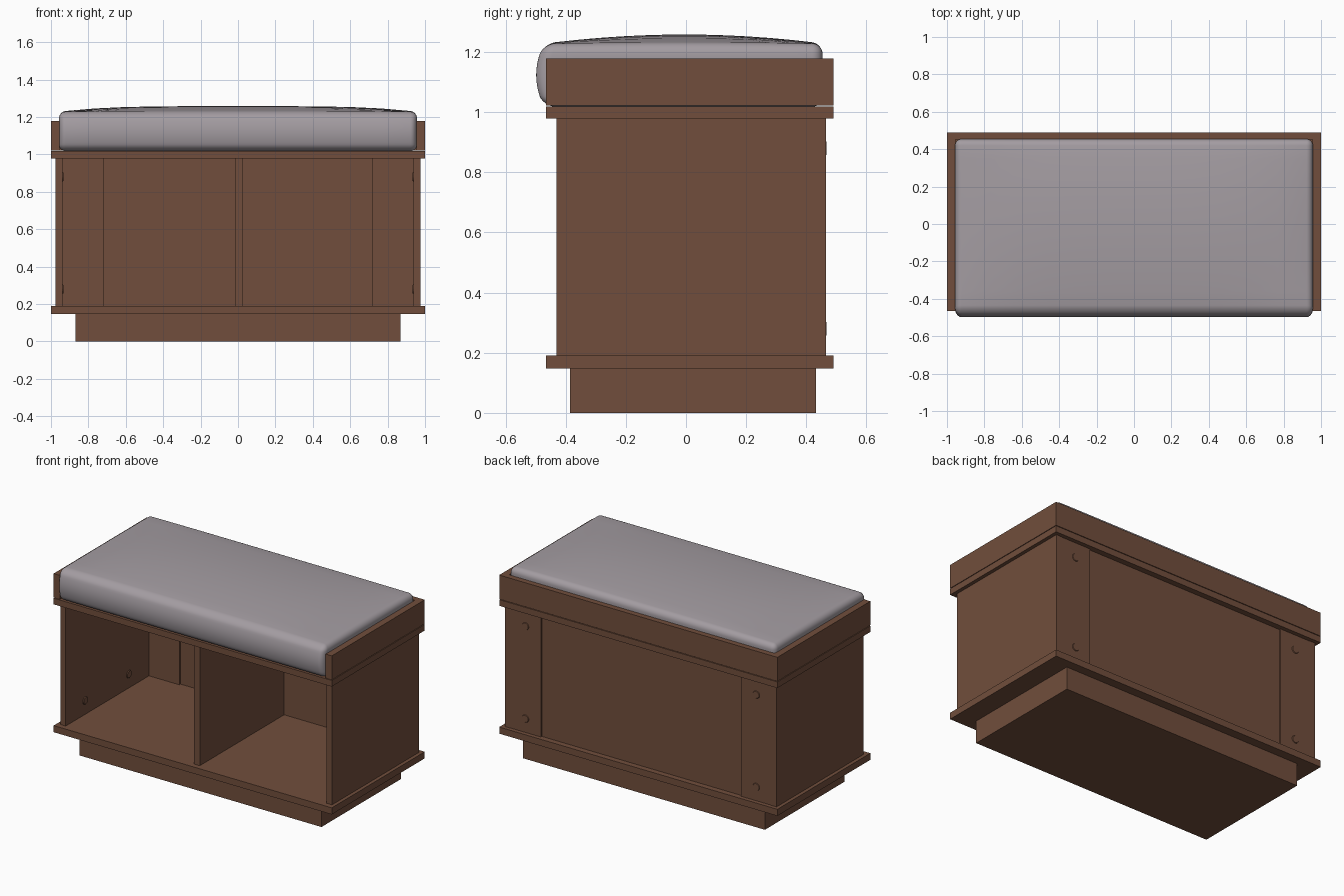
import bpy, bmesh, math
from mathutils import Vector

if "Cube" in bpy.data.objects:
    bpy.data.objects.remove(bpy.data.objects["Cube"])


def material(name, rgb):
    m = bpy.data.materials.new(name)
    m.diffuse_color = (*rgb, 1)
    m.use_nodes = True
    m.node_tree.nodes["Principled BSDF"].inputs["Base Color"].default_value = m.diffuse_color
    return m


WOOD = material("brown wood", (0.165, 0.076, 0.045))
FABRIC = material("grey fabric", (0.37, 0.335, 0.36))


def finish(name, bm, mat):
    me = bpy.data.meshes.new(name)
    bmesh.ops.recalc_face_normals(bm, faces=bm.faces)
    bm.to_mesh(me)
    bm.free()
    me.materials.append(mat)
    ob = bpy.data.objects.new(name, me)
    bpy.context.collection.objects.link(ob)
    return ob


def box(name, x, y, z, mat=WOOD):
    bm = bmesh.new()
    bmesh.ops.create_cube(bm, size=1)
    for v in bm.verts:
        v.co = [r[0] if c < 0 else r[1] for c, r in zip(v.co, (x, y, z))]
    return finish(name, bm, mat)


def cap(name, loc, rot):
    bm = bmesh.new()
    bmesh.ops.create_cone(bm, cap_ends=True, segments=16, radius1=0.027,
                          radius2=0.022, depth=0.008)
    ob = finish(name, bm, WOOD)
    ob.location, ob.rotation_euler = loc, rot
    return ob


# Carcass: plinth, boards and divider
box("plinth", (-0.87, 0.87), (-0.385, 0.432), (0, 0.147))
box("base_board", (-1, 1), (-0.465, 0.49), (0.147, 0.19))
box("top_board", (-1, 1), (-0.465, 0.49), (0.978, 1.018))
box("divider", (-0.016, 0.026), (-0.43, 0.437), (0.19, 0.978))
box("back_panel", (-0.74, 0.74), (0.437, 0.453), (0.19, 0.978))
box("back_rail", (-0.955, 0.955), (0.452, 0.49), (1.022, 1.178))

# Sides, back stiles, seat rails and screw caps on both ends
for s, side in ((-1, "left"), (1, "right")):
    def span(a, b):
        return tuple(sorted((s * a, s * b)))
    box(side + "_side", span(0.938, 0.977), (-0.43, 0.465), (0.19, 0.978))
    box(side + "_back_stile", span(0.72, 0.938), (0.425, 0.463), (0.19, 0.978))
    box(side + "_seat_rail", span(0.955, 1.0), (-0.465, 0.49), (1.022, 1.178))
    for z in (0.28, 0.88):
        cap(side + "_stile_cap", (s * 0.83, 0.463, z), (-math.pi / 2, 0, 0))
        for y in (-0.23, 0.22):
            cap(side + "_inner_cap", (s * 0.937, y, z), (0, -s * math.pi / 2, 0))

# Cushion: rounded box with a domed top and a bulging front
HALF = Vector((0.957, 0.46, 0.105))
R = 0.035
bm = bmesh.new()
bmesh.ops.create_cube(bm, size=2)
bmesh.ops.subdivide_edges(bm, edges=bm.edges[:], cuts=19, use_grid_fill=True)


def spread(t, h):
    a = abs(t)
    v = a / 0.6 * (h - R) if a <= 0.6 else h - R + R * (a - 0.6) / 0.4
    return math.copysign(v, t)


for v in bm.verts:
    p = Vector([spread(t, h) for t, h in zip(v.co, HALF)])
    inner = Vector([max(-(h - R), min(h - R, t)) for t, h in zip(p, HALF)])
    d = p - inner
    if d.length > 1e-6:
        p = inner + d.normalized() * R
    u, w, k = (t / h for t, h in zip(p, HALF))
    if k > 0:
        p.z += 0.03 * k * (1 - abs(u) ** 4) * (1 - w * w)
    if w < 0:
        p.y -= 0.026 * w ** 6 * max(0, 1 - k * k) + 0.006 * w ** 6
    v.co = p + Vector((0, -0.006, 1.123))
cushion = finish("cushion", bm, FABRIC)
for f in cushion.data.polygons:
    f.use_smooth = True
